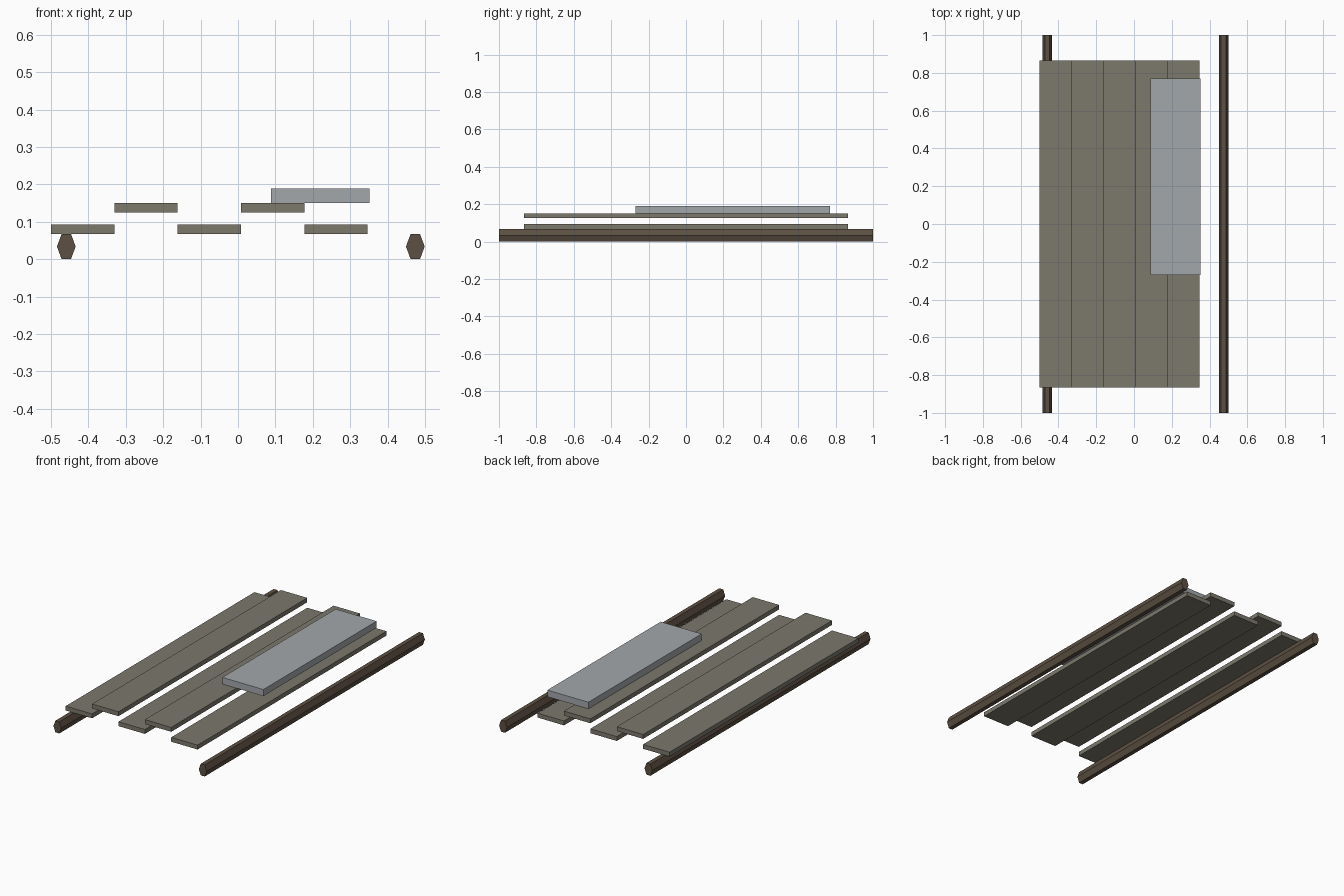
import bpy, math

if "Cube" in bpy.data.objects:
    bpy.data.objects.remove(bpy.data.objects["Cube"])


def material(name, rgb):
    m = bpy.data.materials.new(name)
    m.diffuse_color = (*rgb, 1)
    m.use_nodes = True
    m.node_tree.nodes["Principled BSDF"].inputs["Base Color"].default_value = m.diffuse_color
    return m


BEAM = material("dark_wood", (0.11, 0.08, 0.055))
PLANK = material("weathered_wood", (0.2, 0.19, 0.15))
SLAB = material("grey_board", (0.37, 0.39, 0.41))


def box(name, lo, hi, mat):
    bpy.ops.mesh.primitive_cube_add(size=1, location=[(a + b) / 2 for a, b in zip(lo, hi)])
    ob = bpy.context.object
    ob.name = name
    ob.scale = [b - a for a, b in zip(lo, hi)]
    bpy.ops.object.transform_apply(location=False, rotation=False, scale=True)
    ob.data.materials.append(mat)
    return ob


def rail(name, x):
    # six-sided pole along y, stretched upright, flats on top and bottom
    height = 0.0675
    verts = []
    for y in (-1, 1):
        for i in range(6):
            a = i * math.pi / 3
            verts.append((0.025 * math.cos(a), y,
                          height / 2 * math.sin(a) / math.sin(math.pi / 3)))
    faces = [(i, 6 + i, 6 + (i + 1) % 6, (i + 1) % 6) for i in range(6)]
    faces += [tuple(range(6)), tuple(range(11, 5, -1))]
    me = bpy.data.meshes.new(name)
    me.from_pydata(verts, [], faces)
    me.materials.append(BEAM)
    ob = bpy.data.objects.new(name, me)
    ob.location = (x, 0, height / 2)
    bpy.context.collection.objects.link(ob)


# side rails
rail("left_rail", -0.459)
rail("right_rail", 0.474)

# five planks, alternately low and high
width = 0.1693
for i in range(5):
    x = -0.5 + i * width
    z = 0.125 if i % 2 else 0.0675
    box(f"plank_{i + 1}", (x, -0.865, z), (x + width, 0.865, z + 0.0255), PLANK)

# loose board lying on top
box("top_board", (0.088, -0.269, 0.1505), (0.351, 0.769, 0.189), SLAB)
